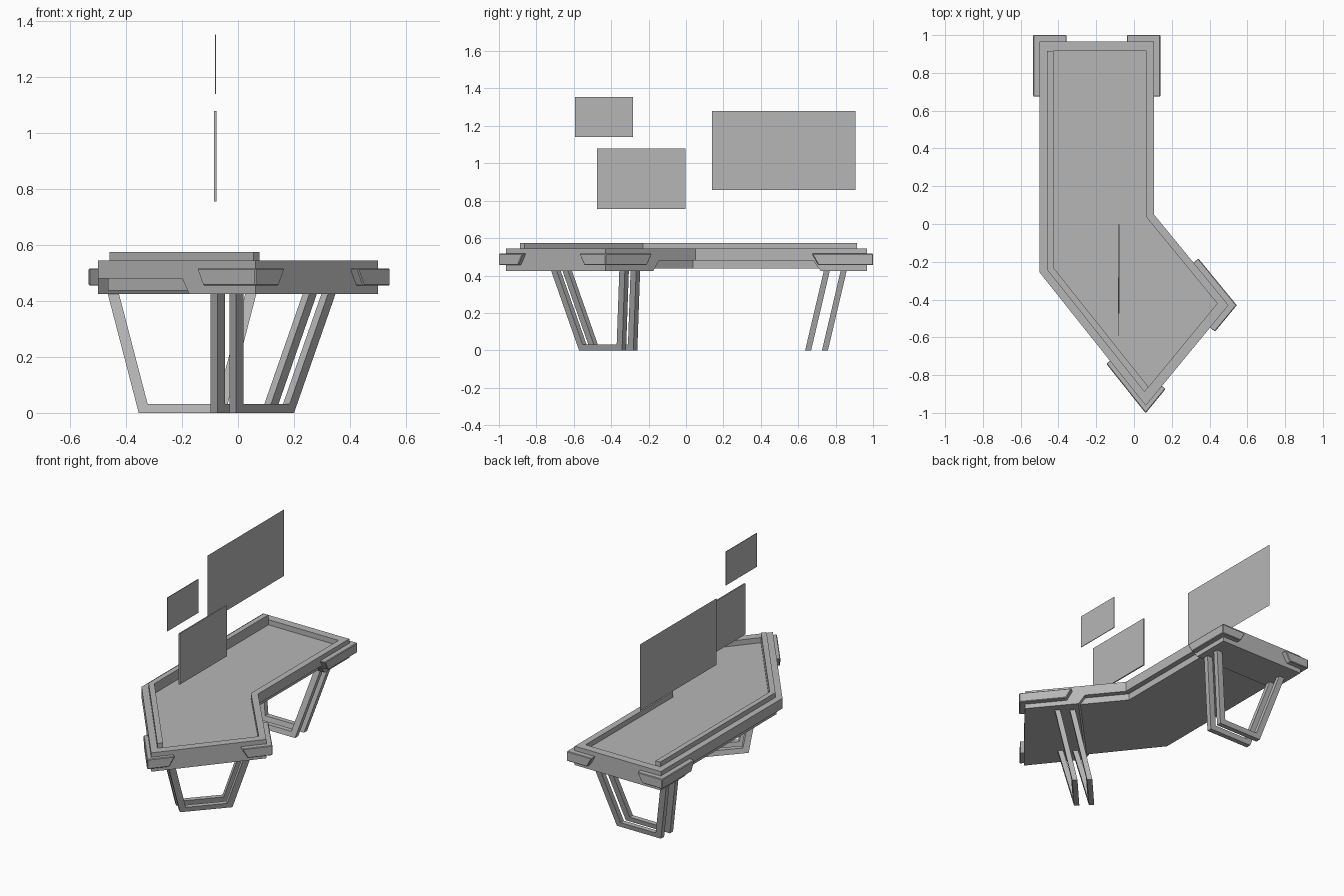
import bpy, bmesh
from mathutils import Vector

cube = bpy.data.objects.get("Cube")
if cube:
    bpy.data.objects.remove(cube)

grey = bpy.data.materials.new("plain grey")
grey.use_nodes = True
colour = (0.47, 0.47, 0.47, 1)
grey.diffuse_color = colour
grey.node_tree.nodes["Principled BSDF"].inputs["Base Color"].default_value = colour


def finish(name, bm):
    bmesh.ops.recalc_face_normals(bm, faces=bm.faces)
    mesh = bpy.data.meshes.new(name)
    bm.to_mesh(mesh)
    bm.free()
    mesh.materials.append(grey)
    obj = bpy.data.objects.new(name, mesh)
    bpy.context.collection.objects.link(obj)
    return obj


def loft(name, loops):
    """Skin a list of equal-length 3D loops and cap both ends."""
    bm = bmesh.new()
    rings = [[bm.verts.new(p) for p in loop] for loop in loops]
    for a, b in zip(rings, rings[1:]):
        for i in range(len(a)):
            j = (i + 1) % len(a)
            bm.faces.new((a[i], a[j], b[j], b[i]))
    bm.faces.new(rings[0])
    bm.faces.new(rings[-1])
    return finish(name, bm)


def level(poly, z):
    return [(p[0], p[1], z) for p in poly]


# Bent desk outline: back left, bend, tip, right corner, inner corner, back right
outline = [Vector(p) for p in ((-0.5, 0.967), (-0.5, -0.256), (0.062, -0.962),
                               (0.5, -0.43), (0.106, 0.05), (0.106, 0.967))]
BACK_A, BEND, TIP, SIDE, INNER, BACK_B = range(6)
END_EDGES = (TIP, BACK_B)


def inset(poly, side, end):
    """Move long sides inward by side and the two end edges inward by end."""
    result = []
    for i, p in enumerate(poly):
        a = (p - poly[i - 1]).normalized()
        b = (poly[(i + 1) % len(poly)] - p).normalized()
        da = end if (i - 1) % len(poly) in END_EDGES else side
        db = end if i in END_EDGES else side
        cross = a.x * b.y - a.y * b.x
        result.append(p + (b * da - a * db) / cross)
    return result


core = inset(outline, 0.035, 0.035)
recess = inset(outline, 0.04, 0.052)

# Desk body with an undercut edge and a sunken top
loft("desk_body", [level(core, 0.438), level(core, 0.48), level(outline, 0.48),
                   level(outline, 0.545), level(recess, 0.545), level(recess, 0.512)])


# Full-width blocks under both ends, with slanted inner ends
def end_block(name, corner_a, corner_b, toward_a, toward_b, len_a, len_b):
    pa, pb = outline[corner_a], outline[corner_b]
    da = (outline[toward_a] - pa).normalized()
    db = (outline[toward_b] - pb).normalized()
    loops = [level([pa, pa + da * (len_a - s), pb + db * (len_b - s), pb], z)
             for s, z in ((0.04, 0.425), (0, 0.481))]
    loft(name, loops)


end_block("back_end_block", BACK_A, BACK_B, BEND, INNER, 0.287, 0.287)
end_block("front_end_block", TIP, SIDE, BEND, INNER, 0.42, 0.37)

# Raised strip along the outer long side
inner = inset(outline, 0.073, 0.052)
strip = recess[BACK_A:SIDE] + [inner[TIP], inner[BEND], inner[BACK_A]]
loft("raised_strip", [level(strip, 0.5), level(strip, 0.575)])


# Corner brackets wrapping the four end corners
def bracket(name, corner, long_to, short_to, offset, long_arm, short_arm):
    o = inset(outline, -offset, -offset)[corner]
    i = inset(outline, 0.01, 0.01)[corner]
    a = (outline[long_to] - outline[corner]).normalized()
    b = (outline[short_to] - outline[corner]).normalized()

    def inward(d, other):
        n = Vector((-d.y, d.x)) * (offset + 0.01)
        return n if n.dot(other) > 0 else -n

    loops = []
    for cut, z in ((0.035, 0.455), (0, 0.517)):
        pa, pb = o + a * (long_arm - cut), o + b * (short_arm - cut)
        loops.append(level([o, pa, pa + inward(a, b), i, pb + inward(b, a), pb], z))
    obj = loft(name, loops)
    bevel = obj.modifiers.new("edge", 'BEVEL')
    bevel.width = 0.004
    bevel.segments = 1


bracket("back_right_bracket", BACK_A, BEND, BACK_B, 0.034, 0.328, 0.178)
bracket("back_left_bracket", BACK_B, INNER, BACK_A, 0.034, 0.328, 0.178)
bracket("front_tip_bracket", TIP, BEND, SIDE, 0.025, 0.336, 0.168)
bracket("front_side_bracket", SIDE, INNER, TIP, 0.034, 0.322, 0.183)

# Leaning trapezoid leg frames, two at each end
half = [(0.272, 0.45), (0.155, 0), (0.123, 0.031), (0.232, 0.45)]
frame = [(-s, z) for s, z in half[:2]] + [half[1], half[0], half[3], half[2]] \
    + [(-s, z) for s, z in half[2:]]


def leg_frame(name, centre, along, out):
    loops = []
    for t in (-0.016, 0.016):
        loop = []
        for s, z in frame:
            p = centre + along * s + out * (z * 0.235 + t)
            loop.append((p.x, p.y, z))
        loops.append(loop)
    loft(name, loops)


ends = (("back", Vector((-0.2, 0.653)), Vector((1, 0)), Vector((0, 1))),
        ("front", Vector((0.018, -0.386)), Vector((0.67, 0.742)), Vector((0.742, -0.67))))
for end, centre, along, out in ends:
    leg_frame(end + "_inner_leg_frame", centre, along, out)
    leg_frame(end + "_outer_leg_frame", centre + out * 0.09, along, out)


# Floating screens
def screen(name, x, y0, y1, z0, z1, thick):
    rect = [(y0, z0), (y1, z0), (y1, z1), (y0, z1)]
    if thick:
        loft(name, [[(x + s * thick / 2, y, z) for y, z in rect] for s in (-1, 1)])
    else:
        bm = bmesh.new()
        bm.faces.new([bm.verts.new((x, y, z)) for y, z in rect])
        finish(name, bm)


screen("small_screen", -0.081, -0.594, -0.283, 1.14, 1.354, 0.004)
screen("medium_screen", -0.081, -0.475, -0.002, 0.756, 1.08, 0.008)
screen("large_screen", -0.311, 0.139, 0.905, 0.857, 1.28, 0)
